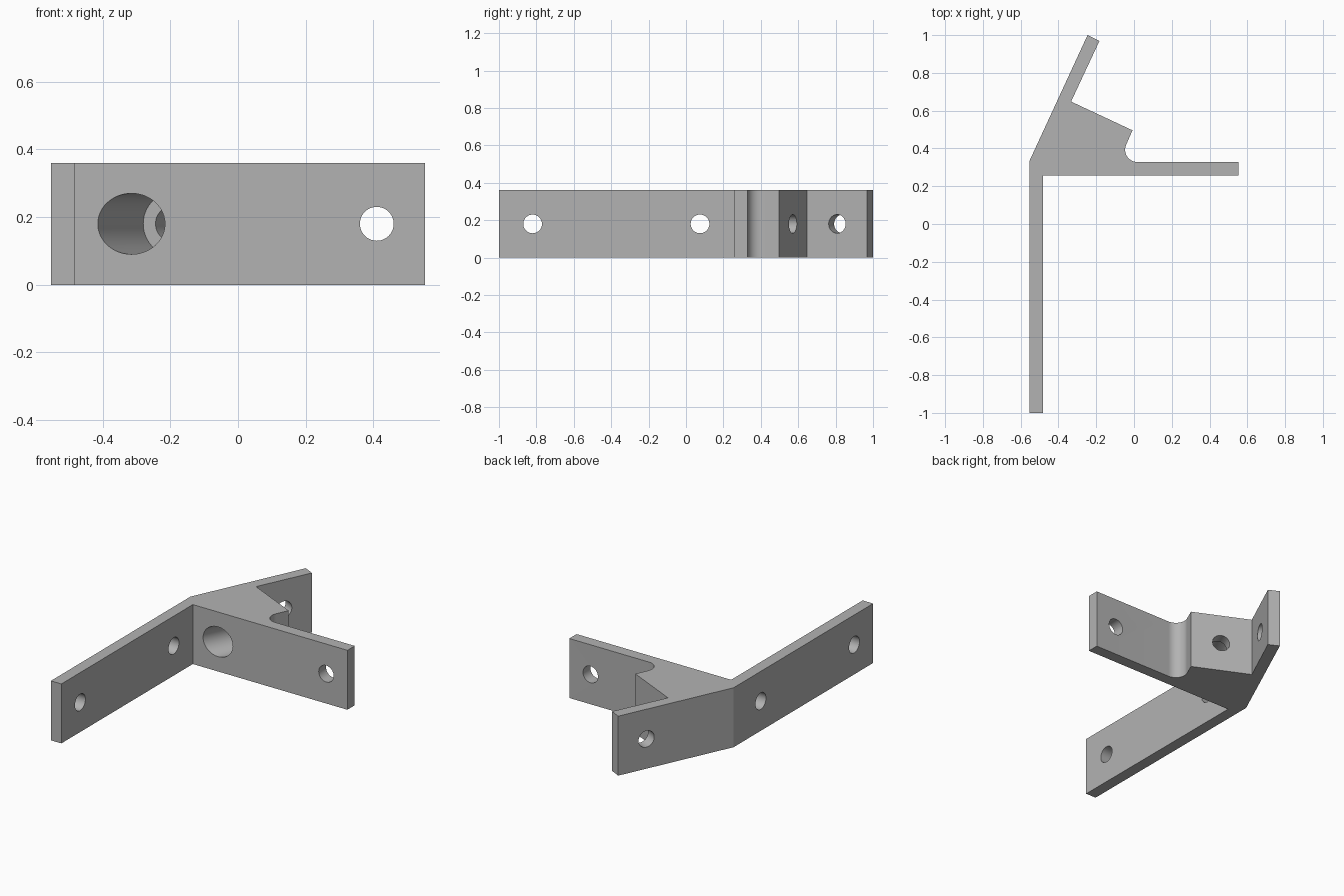
import bpy, bmesh, math
from mathutils import Vector

cube = bpy.data.objects.get("Cube")
if cube:
    bpy.data.objects.remove(cube, do_unlink=True)

HEIGHT = 0.36
TILT = math.radians(25)
ALONG = Vector((math.sin(TILT), math.cos(TILT), 0))    # direction of the angled arm
ACROSS = Vector((math.cos(TILT), -math.sin(TILT), 0))  # its inward normal

grey = bpy.data.materials.new("plain grey")
grey.use_nodes = True
colour = (0.45, 0.45, 0.45, 1)
grey.diffuse_color = colour
grey.node_tree.nodes["Principled BSDF"].inputs["Base Color"].default_value = colour


def make_object(name, bm):
    bmesh.ops.recalc_face_normals(bm, faces=bm.faces)
    mesh = bpy.data.meshes.new(name)
    bm.to_mesh(mesh)
    bm.free()
    mesh.materials.append(grey)
    obj = bpy.data.objects.new(name, mesh)
    bpy.context.collection.objects.link(obj)
    return obj


def drill(body, start, end, radius):
    """Cut a round hole between two points."""
    start, end = Vector(start), Vector(end)
    axis = end - start
    bm = bmesh.new()
    bmesh.ops.create_cone(bm, cap_ends=True, segments=48, radius1=radius,
                          radius2=radius, depth=axis.length)
    turn = axis.to_track_quat('Z', 'Y').to_matrix()
    bmesh.ops.rotate(bm, verts=bm.verts, matrix=turn)
    bmesh.ops.translate(bm, verts=bm.verts, vec=(start + end) / 2)
    cutter = make_object("hole_cutter", bm)
    cutter.hide_render = True
    mod = body.modifiers.new("hole", 'BOOLEAN')
    mod.operation, mod.solver, mod.object = 'DIFFERENCE', 'EXACT', cutter
    bpy.context.view_layer.objects.active = body
    bpy.ops.object.modifier_apply(modifier=mod.name)
    bpy.data.objects.remove(cutter, do_unlink=True)


# Bracket outline, with a rounded inner corner beside the screw pad
fillet_centre, fillet_radius = Vector((0.018, 0.393)), 0.065
sweep = math.pi / 2 - TILT
fillet = []
for i in range(17):
    a = -math.pi / 2 - (math.pi - TILT - math.pi / 2 + 2 * TILT) * i / 16
    fillet.append(fillet_centre + fillet_radius * Vector((math.cos(a), math.sin(a))))
outline = [(-0.553, -1), (-0.483, -1), (-0.483, 0.258), (0.552, 0.258), (0.552, 0.328),
           *fillet, (-0.008, 0.496), (-0.333, 0.648), (-0.183, 0.969),
           (-0.246, 1), (-0.553, 0.335)]
bm = bmesh.new()
base = bm.faces.new([bm.verts.new((p[0], p[1], 0)) for p in outline])
top = bmesh.ops.extrude_face_region(bm, geom=[base])
bmesh.ops.translate(bm, vec=(0, 0, HEIGHT),
                    verts=[g for g in top["geom"] if isinstance(g, bmesh.types.BMVert)])
bracket = make_object("bracket", bm)

# Screw holes through the long arm and the short arm
mid = HEIGHT / 2
for y in (-0.82, 0.075):
    drill(bracket, (-0.7, y, mid), (-0.4, y, mid), 0.05)
drill(bracket, (0.41, 0.15, mid), (0.41, 0.45, mid), 0.05)

# Screw hole through the angled arm
arm_hole = Vector((-0.258, 0.808, mid))
drill(bracket, arm_hole - ACROSS * 0.15, arm_hole + ACROSS * 0.1, 0.05)

# Counterbored hole through the pad
bore = Vector((-0.315, 0.258, mid))
drill(bracket, bore - ALONG * 0.15, bore + ALONG * 0.276, 0.09)
drill(bracket, bore + ALONG * 0.2, bore + ALONG * 0.5, 0.05)

# Smooth the round surfaces, keep the corners sharp
bpy.ops.object.select_all(action='DESELECT')
bracket.select_set(True)
bpy.context.view_layer.objects.active = bracket
bpy.ops.object.shade_smooth_by_angle(angle=math.radians(20))
